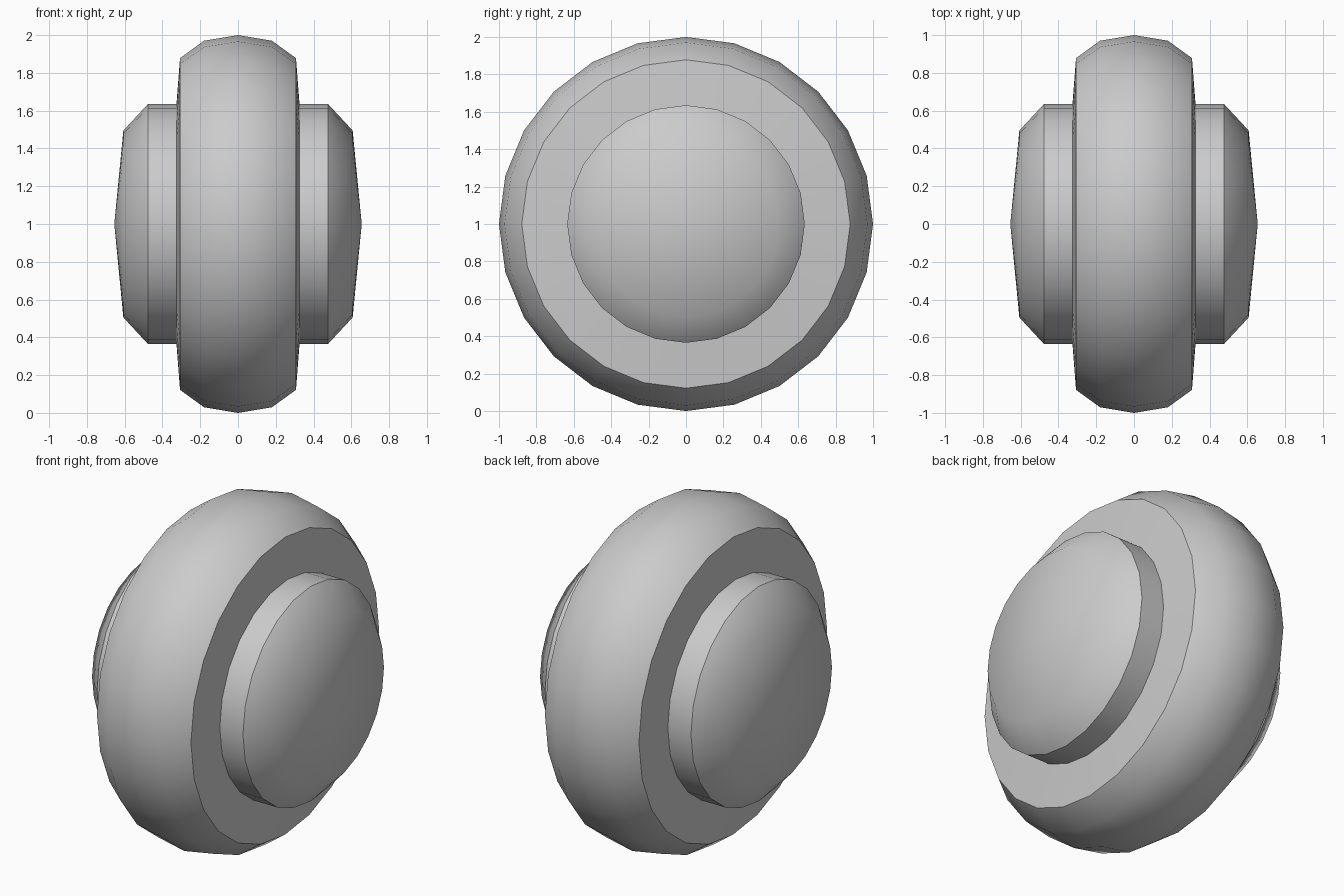
import bpy, bmesh
from math import radians, tau
from mathutils import Vector

cube = bpy.data.objects.get("Cube")
if cube:
    bpy.data.objects.remove(cube)

SIDES = 24
CENTRE = Vector((0, 0, 1))

grey = bpy.data.materials.new("plain_grey")
grey.use_nodes = True
grey.diffuse_color = (0.6, 0.6, 0.6, 1)
grey.node_tree.nodes["Principled BSDF"].inputs["Base Color"].default_value = grey.diffuse_color


def lathe(name, profile):
    """Spin (x, radius) points around the sideways axle."""
    bm = bmesh.new()
    verts = [bm.verts.new(CENTRE + Vector((x, 0, r))) for x, r in profile]
    edges = [bm.edges.new(pair) for pair in zip(verts, verts[1:])]
    bmesh.ops.spin(bm, geom=verts + edges, cent=CENTRE, axis=(1, 0, 0),
                   angle=tau, steps=SIDES, use_merge=True)
    bmesh.ops.remove_doubles(bm, verts=bm.verts, dist=0.0005)
    bmesh.ops.recalc_face_normals(bm, faces=bm.faces)
    # Make sure the faces point outward
    if sum(f.normal.dot(f.calc_center_median() - CENTRE) for f in bm.faces) < 0:
        bmesh.ops.reverse_faces(bm, faces=bm.faces)
    mesh = bpy.data.meshes.new(name)
    bm.to_mesh(mesh)
    bm.free()
    mesh.materials.append(grey)
    obj = bpy.data.objects.new(name, mesh)
    bpy.context.collection.objects.link(obj)
    bpy.ops.object.select_all(action="DESELECT")
    obj.select_set(True)
    bpy.context.view_layer.objects.active = obj
    bpy.ops.object.shade_smooth_by_angle(angle=radians(42))


# Tyre: rounded tread with slightly dished side walls
half = [(0.18, 0.97), (0.307, 0.878), (0.326, 0.632)]
lathe("tyre", [(-x, r) for x, r in reversed(half)] + [(0, 1)] + half)

# Hub caps: short drum, chamfer and shallow domed end on each side
cap = [(0.324, 0.635), (0.477, 0.635), (0.607, 0.495), (0.655, 0)]
for side, sign in (("left", 1), ("right", -1)):
    lathe(side + "_hub_cap", [(sign * x, r) for x, r in cap])
